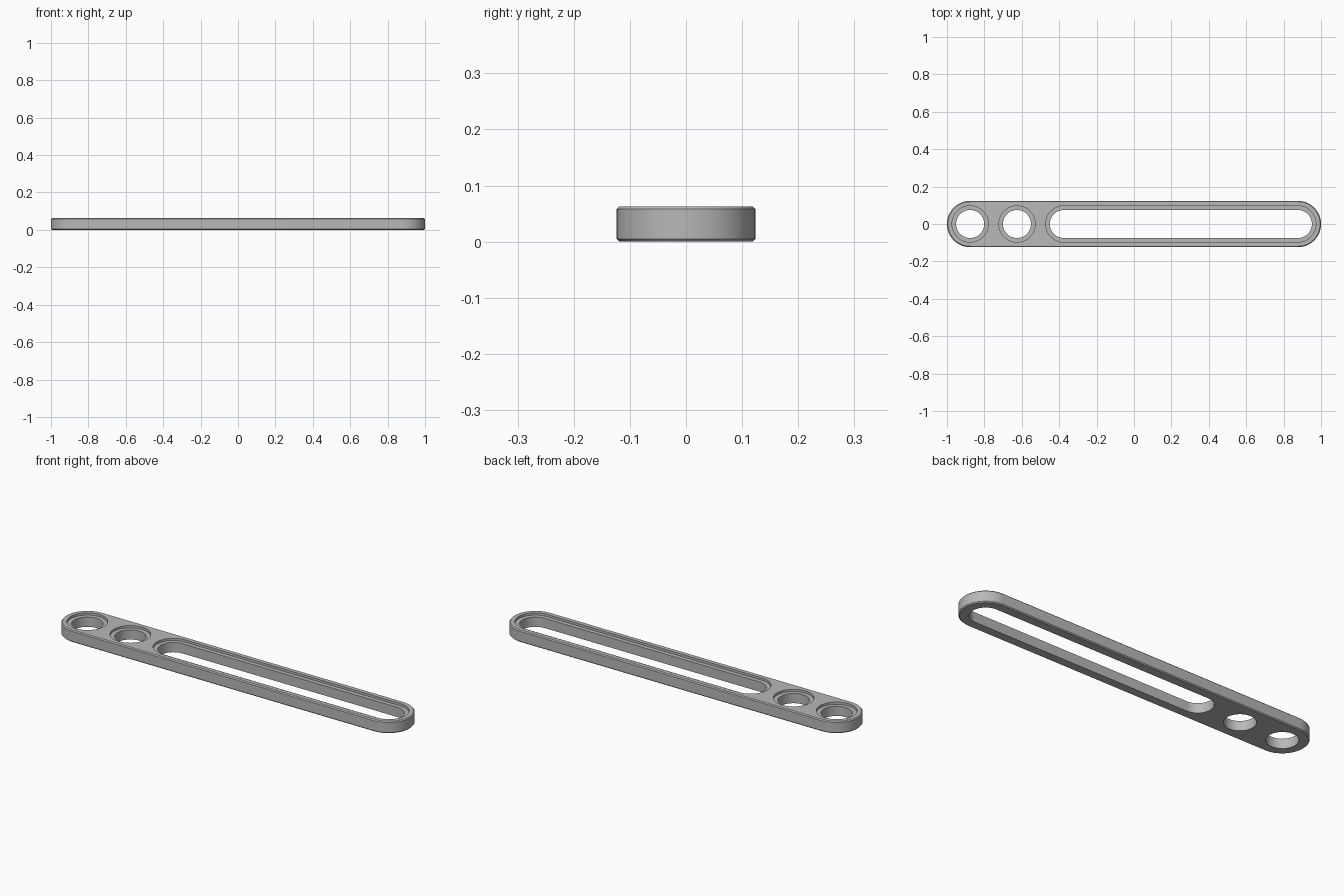
import bpy, bmesh, math

cube = bpy.data.objects.get("Cube")
if cube:
    bpy.data.objects.remove(cube, do_unlink=True)

HEIGHT = 0.063
CHAMFER = 0.005
OUTER = 0.124
END = 1 - OUTER            # centre of each rounded end
PITCH = 2 * END / 7        # spacing between hole centres
HOLE = 0.075
RECESS = 0.097
RECESS_DEPTH = 0.012
SEGMENTS = 24              # per half circle

grey = bpy.data.materials.new("mid grey")
grey.use_nodes = True
colour = (0.48, 0.48, 0.48, 1)
grey.diffuse_color = colour
grey.node_tree.nodes["Principled BSDF"].inputs["Base Color"].default_value = colour


def rounded_ring(bm, x0, x1, radius, z):
    """Ring of vertices around a slot; a circle when x0 equals x1."""
    verts = []
    for centre, start in ((x1, -math.pi / 2), (x0, math.pi / 2)):
        count = SEGMENTS if x0 == x1 else SEGMENTS + 1
        for i in range(count):
            a = start + math.pi * i / SEGMENTS
            verts.append(bm.verts.new((centre + radius * math.cos(a), radius * math.sin(a), z)))
    return verts


def wall(bm, x0, x1, profile):
    """Sweep a (radius, z) profile around a slot; return first and last rings."""
    rings = [rounded_ring(bm, x0, x1, r, z) for r, z in profile]
    n = len(rings[0])
    for low, high in zip(rings, rings[1:]):
        for i in range(n):
            j = (i + 1) % n
            bm.faces.new((low[i], low[j], high[j], high[i]))
    return rings[0], rings[-1]


bm = bmesh.new()

# Outer rim with chamfered edges
outer_profile = [(OUTER - CHAMFER, 0), (OUTER, CHAMFER),
                 (OUTER, HEIGHT - CHAMFER), (OUTER - CHAMFER, HEIGHT)]
ends = [wall(bm, -END, END, outer_profile)]

# Two round holes and the long slot, each with a shallow recess on top
ledge = HEIGHT - RECESS_DEPTH
hole_profile = [(HOLE, 0), (HOLE, ledge), (RECESS, ledge), (RECESS, HEIGHT)]
second = -END + PITCH
for x0, x1 in ((-END, -END), (second, second), (second + PITCH, END)):
    ends.append(wall(bm, x0, x1, hole_profile))

# Flat bottom and top faces around the openings
for side in (0, 1):
    edges = []
    for pair in ends:
        ring = pair[side]
        edges += [bm.edges.get((ring[i - 1], ring[i])) for i in range(len(ring))]
    bmesh.ops.triangle_fill(bm, edges=edges, use_beauty=True)

bmesh.ops.recalc_face_normals(bm, faces=bm.faces[:])
mesh = bpy.data.meshes.new("slotted_beam")
bm.to_mesh(mesh)
bm.free()
mesh.materials.append(grey)
beam = bpy.data.objects.new("slotted_beam", mesh)
bpy.context.collection.objects.link(beam)

# Smooth the rounded walls, keep the rims crisp
bpy.ops.object.select_all(action='DESELECT')
beam.select_set(True)
bpy.context.view_layer.objects.active = beam
bpy.ops.object.shade_smooth_by_angle(angle=math.radians(30))
